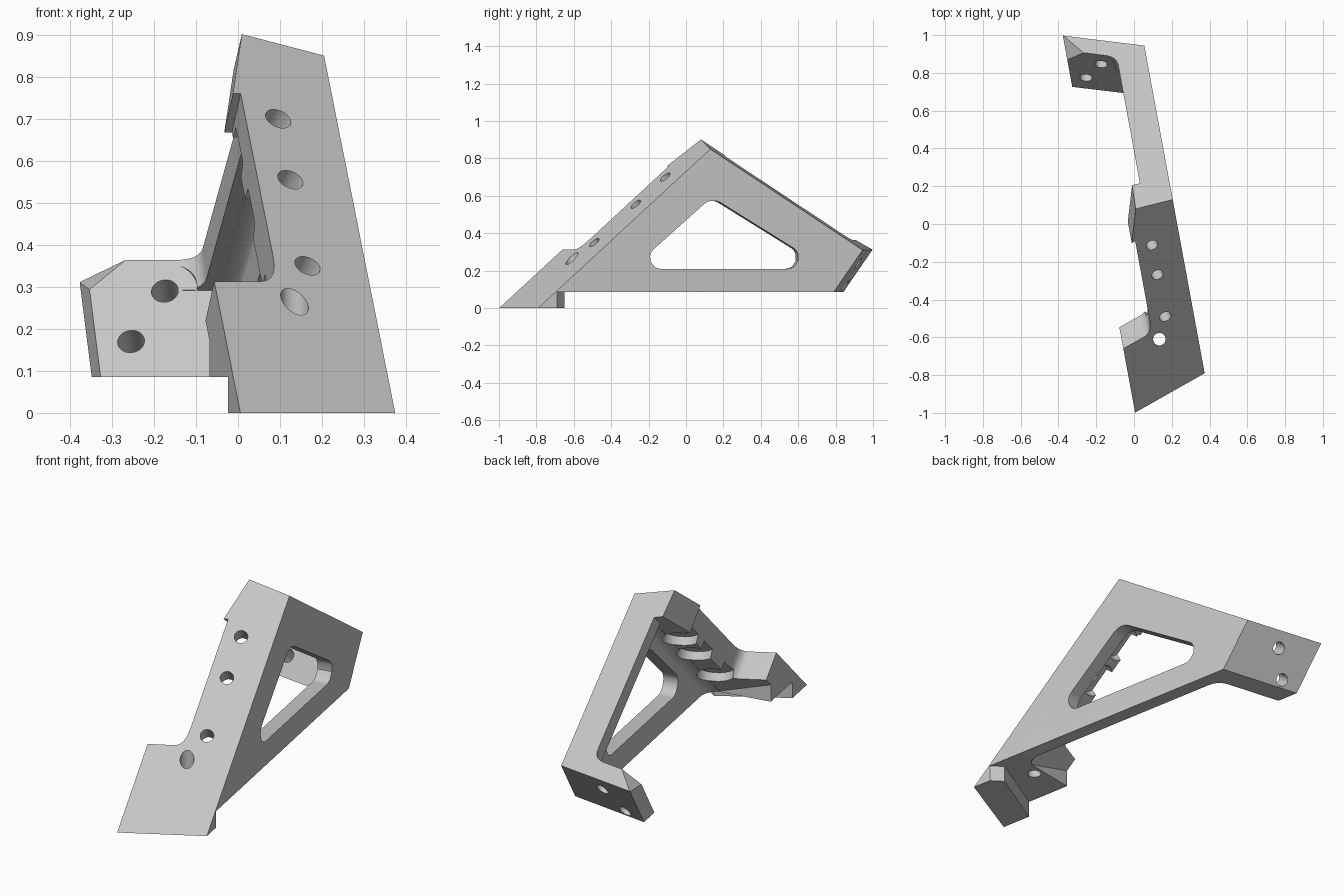
import bpy, bmesh, math
from mathutils import Vector as V, Matrix

cube = bpy.data.objects.get("Cube")
if cube:
    bpy.data.objects.remove(cube, do_unlink=True)

grey = bpy.data.materials.new("plain_grey")
grey.use_nodes = True
grey.diffuse_color = (0.57, 0.57, 0.57, 1)
grey.node_tree.nodes["Principled BSDF"].inputs["Base Color"].default_value = grey.diffuse_color

# Cutting planes: a point and the outward direction (built with the web along y)
FRONT = (V((0, -0.92, 0)), V((0.346, -1, 1.1)))
INSIDE_FRONT = (V((0, -0.85, 0)), FRONT[1])
TOP = (V((0, 0, 0.956)), V((0.21, 0.652, 1)))
INSIDE_TOP = (V((0, 0, 0.91)), TOP[1])
UNDER = (V((0, 0, 0.851)), -TOP[1])
BACK = (V((0, 0.771, 0)), V((0.31, 1, -0.7)))
INSIDE_BACK = (V((0, 0.72, 0)), BACK[1])
BOTTOM = (V((0, 0, 0.085)), V((0, 0, -1)))
CORNER = (V((-0.195, 1.046, 0.31)), V((-0.74, -0.13, 1)))
# Sideways limits: thin web, wide top bar, outer face, flange end, ear end
WEB, BAR, OUT, END, EAR = 0.145, 0.065, 0.22, -0.195, -0.18


def finish(name, bm):
    bmesh.ops.recalc_face_normals(bm, faces=bm.faces[:])
    mesh = bpy.data.meshes.new(name)
    bm.to_mesh(mesh)
    bm.free()
    mesh.materials.append(grey)
    ob = bpy.data.objects.new(name, mesh)
    bpy.context.collection.objects.link(ob)
    return ob


def prism(name, points, offset, cuts=()):
    """Sweep a polygon along an offset, then trim it by planes."""
    bm = bmesh.new()
    a = [bm.verts.new(p) for p in points]
    b = [bm.verts.new(V(p) + V(offset)) for p in points]
    bm.faces.new(a)
    bm.faces.new(b[::-1])
    for i in range(len(a)):
        j = (i + 1) % len(a)
        bm.faces.new((a[i], b[i], b[j], a[j]))
    for co, no in cuts:
        geom = bm.verts[:] + bm.edges[:] + bm.faces[:]
        bmesh.ops.bisect_plane(bm, geom=geom, plane_co=co, plane_no=no.normalized(),
                               clear_outer=True, dist=1e-6)
        bmesh.ops.holes_fill(bm, edges=[e for e in bm.edges if e.is_boundary], sides=0)
        bmesh.ops.remove_doubles(bm, verts=bm.verts[:], dist=1e-5)
    return finish(name, bm)


def rod(name, p, q, radius):
    axis = q - p
    turn = axis.to_track_quat('Z', 'Y').to_matrix().to_4x4()
    bm = bmesh.new()
    bmesh.ops.create_cone(bm, cap_ends=True, segments=32, radius1=radius, radius2=radius,
                          depth=axis.length, matrix=Matrix.Translation((p + q) / 2) @ turn)
    ob = finish(name, bm)
    ob.hide_render = True
    return ob


def bend(a, corner, b, steps=8):
    """Curved transition from a to b around a corner."""
    a, corner, b = V(a), V(corner), V(b)
    ts = [i / steps for i in range(steps + 1)]
    return [tuple(a * (1 - t) ** 2 + corner * 2 * t * (1 - t) + b * t * t) for t in ts]


def rounded(corners, radii, steps=10):
    """Polygon with true arcs at its corners (2D)."""
    out = []
    for i, (c, r) in enumerate(zip(corners, radii)):
        d1 = (corners[i - 1] - c).normalized()
        d2 = (corners[(i + 1) % len(corners)] - c).normalized()
        half = d1.angle(d2) / 2
        centre = c + (d1 + d2).normalized() * (r / math.sin(half))
        s = c + d1 * (r / math.tan(half)) - centre
        e = c + d2 * (r / math.tan(half)) - centre
        out += [centre + s.lerp(e, k / steps).normalized() * r for k in range(steps + 1)]
    return out


def boolean(target, other, operation):
    before = len(target.data.vertices)
    mod = target.modifiers.new("join", 'BOOLEAN')
    mod.operation, mod.object = operation, other
    for solver in ('MANIFOLD', 'EXACT'):
        mod.solver = solver
        bpy.context.view_layer.update()
        dg = bpy.context.evaluated_depsgraph_get()
        mesh = bpy.data.meshes.new_from_object(target.evaluated_get(dg))
        if len(mesh.vertices) not in (0, before):
            break
    target.modifiers.clear()
    target.data = mesh
    bpy.data.objects.remove(other, do_unlink=True)


def on_front(x, z):
    return V((x, -0.92 + 0.346 * x + 1.1 * z, z))


def back_y(x):
    return 0.771 - 0.31 * x


def inner_y(x):
    return back_y(x) - 0.117


def upright(name, x, cuts):
    """Slab along the outer face, reaching in to x."""
    return prism(name, [(x, -1, 0.085), (x, 1.3, 0.085), (x, 1.3, 1), (x, -1, 1)],
                 (OUT - x, 0, 0), [INSIDE_FRONT, INSIDE_BACK] + cuts)


def leaning(name, x, rear, cuts):
    """Prism leaning with the back flange, rounded into the face at x."""
    section = bend((x - 0.06, inner_y(x - 0.06)), (x, inner_y(x)), (x, inner_y(x) - 0.065))
    return prism(name, [(px, py, 0) for px, py in section + rear], (0, 0.7, 1),
                 [BOTTOM, TOP] + cuts)


# Thin upright web and the wider bar along its rear slope
web = upright("bracket_web", WEB, [INSIDE_TOP])
bar = upright("top_bar", BAR, [TOP, UNDER])

# Sloped front plate with a wide lower ear and a flared top
outline = [(OUT, 0), (OUT, 1.05), (0.075, 1.05), (-0.035, 0.76), (-0.015, 0.76)]
outline += bend((-0.015, 0.375), (-0.015, 0.313), (-0.06, 0.313))
outline += [(EAR, 0.313), (EAR, 0)]
plate = prism("front_plate", [on_front(x, z) for x, z in outline],
              (0, 0.115, -0.093), [TOP, BOTTOM])

# Square heel behind the ear, and the foot below it
heel = prism("ear_heel", [(EAR, -0.9, 0.085), (0.2, -0.9, 0.085), (0.2, -0.575, 0.085),
                          (EAR, -0.575, 0.085)], (0, 0, 0.1), [INSIDE_FRONT])
foot = prism("foot", [(EAR, -1.05, 0), (OUT, -1.05, 0), (OUT, -0.742, 0),
                      (0.167, -0.69, 0), (EAR, -0.82, 0)], (0, 0, 0.12), [FRONT])

# Curved joints from the web to the front plate and to the bar
joint = bend((WEB, -0.58), (WEB, -0.65), (0.085, -0.671))
joint += [(0.085, -0.75), (0.2, -0.7), (0.2, -0.58)]
plate_fillet = prism("plate_fillet", [(x, y, 0) for x, y in joint], (0, 1.1, 1),
                     [INSIDE_TOP, BOTTOM])
joint = bend((WEB, 0.765), (WEB, 0.8205), (0.095, 0.831))
joint += [(0.095, 0.87), (0.2, 0.85), (0.2, 0.765)]
bar_fillet = prism("bar_fillet", [(x, 0, z) for x, z in joint], (0, 1, -0.652),
                   [INSIDE_FRONT, INSIDE_BACK])

# Back flange rounded into the web, and its rounded joint to the bar
flange = leaning("back_flange", WEB, [(OUT, inner_y(WEB) - 0.065), (OUT, back_y(OUT)),
                                      (END, back_y(END)), (END, inner_y(END))], [CORNER])
joint = leaning("bar_corner", BAR, [(0.19, inner_y(BAR) - 0.065), (0.19, inner_y(0.19) + 0.06),
                                    (BAR - 0.06, inner_y(BAR - 0.06) + 0.06)], [UNDER])
for part in (bar, plate, heel, foot, plate_fillet, bar_fillet, flange, joint):
    boolean(web, part, 'UNION')

# Rounded triangular window through the web
tri = rounded([V((-0.335, 0.21)), V((0.725, 0.21)), V((0.1, 0.593))], (0.06, 0.06, 0.08))
window = prism("window_cutter", [(WEB - 0.1, p.x, p.y) for p in tri], (0.3, 0, 0))
window.hide_render = True
boolean(web, window, 'DIFFERENCE')

# Bolt holes in the front plate, with round pockets behind
n = FRONT[1].normalized()
for z in (0.70, 0.555, 0.35):
    c = on_front(0.069, z)
    boolean(web, rod("bolt_cutter", c + n * 0.05, c - n * 0.2, 0.032), 'DIFFERENCE')
    boolean(web, rod("pocket_cutter", c - n * 0.1, c - n * 0.25, 0.088), 'DIFFERENCE')
boolean(web, rod("upright_cutter", V((0.017, -0.623, -0.1)), V((0.017, -0.623, 0.6)), 0.033),
        'DIFFERENCE')

# Bolt holes in the back flange, the upper one with a flat seat
n = BACK[1].normalized()
for x, z, seat in ((-0.023, 0.29, True), (-0.115, 0.17, False)):
    c = V((x, inner_y(x) + 0.7 * z, z))
    boolean(web, rod("bolt_cutter", c - n * 0.06, c + n * 0.2, 0.032), 'DIFFERENCE')
    if seat:
        boolean(web, rod("seat_cutter", c - n * 0.08, c - n * 0.001, 0.078), 'DIFFERENCE')

# Turn the finished bracket into place and smooth its curves
web.name = "bracket"
web.data.transform(Matrix.Translation((0.005, 0, 0)) @ Matrix.Rotation(math.radians(10.43), 4, 'Z'))
bpy.ops.object.select_all(action='DESELECT')
web.select_set(True)
bpy.context.view_layer.objects.active = web
bpy.ops.object.shade_smooth_by_angle(angle=math.radians(30))
